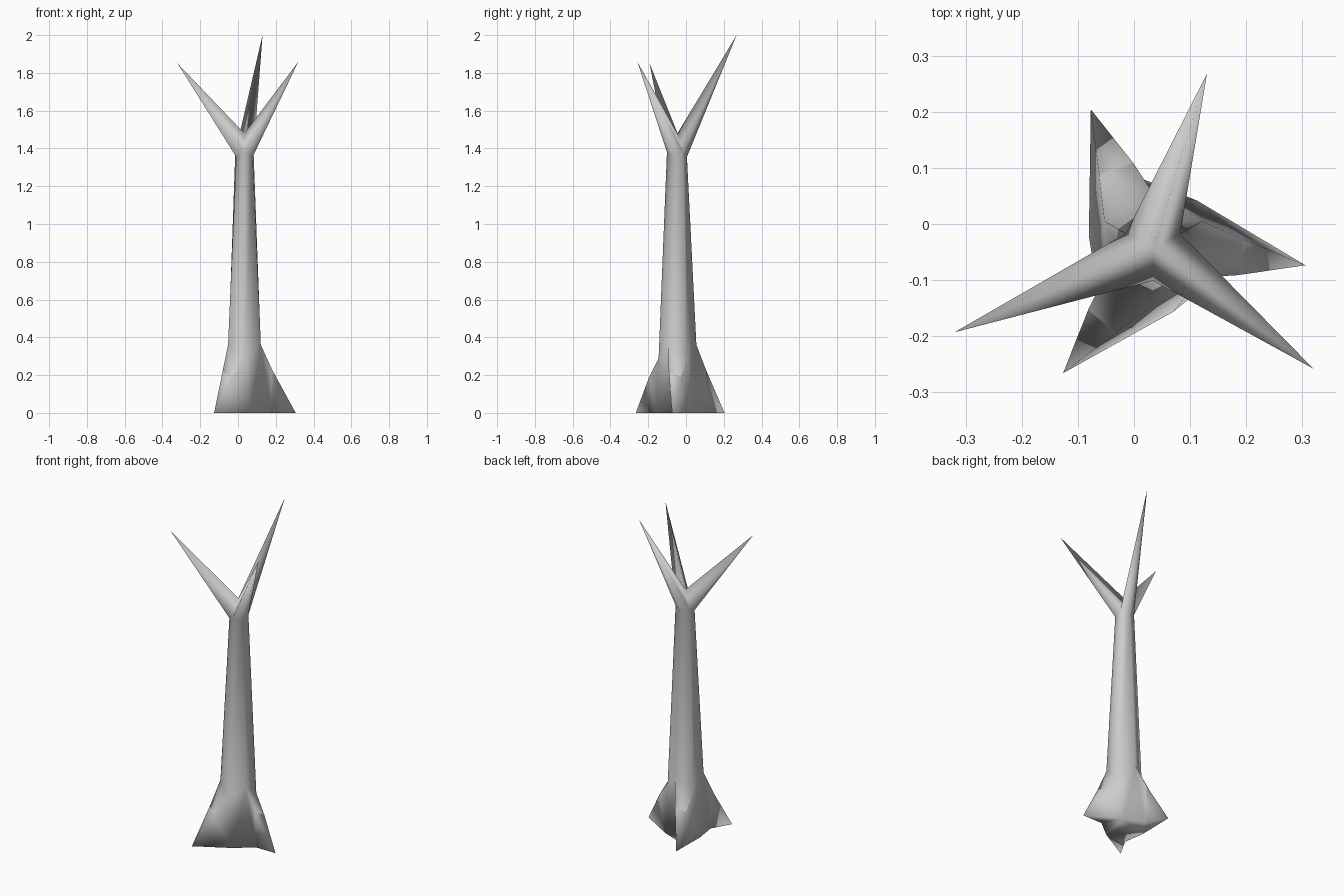
import bpy, bmesh
from math import cos, sin, radians
from mathutils import Vector

cube = bpy.data.objects.get("Cube")
if cube:
    bpy.data.objects.remove(cube, do_unlink=True)

# One bark colour for the whole tree
bark = bpy.data.materials.new("grey_bark")
bark.use_nodes = True
grey = (0.6, 0.6, 0.6, 1)
bark.diffuse_color = grey
bark.node_tree.nodes["Principled BSDF"].inputs["Base Color"].default_value = grey

bm = bmesh.new()
CENTRE = Vector((0.034, -0.045, 0))


def point(angle, radius, z):
    a = radians(angle)
    return bm.verts.new(CENTRE + Vector((cos(a) * radius, sin(a) * radius, z)))


def ring(start, radii, heights):
    """Six-sided ring whose radius and height alternate."""
    return [point(start + 60 * i, radii[i % 2], heights[i % 2]) for i in range(6)]


# Trunk: twisted foot ring, waist above the roots, neck below the branches
foot = ring(48, (0.117, 0.142), (0, 0))
waist = ring(30, (0.1, 0.1), (0.29, 0.36))
neck = ring(30, (0.056, 0.05), (1.38, 1.355))
for i in range(6):
    j = (i + 1) % 6
    bm.faces.new((waist[i], waist[j], neck[j], neck[i]))
bm.faces.new(foot[::-1])

# Roots: each flares from one trunk side to a pointed tip on the ground
sharp = []
for i in (1, 3, 5):
    j = (i + 1) % 6
    k = (i - 1) % 6
    aim = 54 + 60 * i
    tip = point(aim, 0.273, 0)
    high = point(aim - 11, 0.158, 0.22)
    low = point(aim + 12, 0.164, 0.19)
    bm.faces.new((foot[k], foot[i], waist[i], waist[k]))
    bm.faces.new((waist[i], high, low, waist[j]))
    bm.faces.new((high, tip, low))
    bm.faces.new((waist[i], foot[i], high))
    bm.faces.new((foot[i], tip, high))
    bm.faces.new((low, tip, foot[j]))
    bm.faces.new((low, foot[j], waist[j]))
    bm.faces.new((tip, foot[i], foot[j]))
    sharp += [(foot[i], high), (high, low), (low, waist[j]), (foot[i], foot[j])]

# Branches: three spikes that meet at the crotch
crotch = bm.verts.new((0.034, -0.045, 1.48))
tips = [(0.13, 0.268, 2.0), (-0.32, -0.193, 1.85), (0.32, -0.258, 1.86)]
for n, position in enumerate(tips):
    tip = bm.verts.new(position)
    base = [neck[2 * n], neck[2 * n + 1], neck[(2 * n + 2) % 6], crotch]
    for i in range(4):
        bm.faces.new((base[i], base[(i + 1) % 4], tip))

# Smooth shading with creases where the root tips begin
for face in bm.faces:
    face.smooth = True
for pair in sharp:
    bm.edges.get(pair).smooth = False
bmesh.ops.recalc_face_normals(bm, faces=bm.faces)

mesh = bpy.data.meshes.new("bare_tree")
bm.to_mesh(mesh)
bm.free()
mesh.materials.append(bark)
bpy.context.collection.objects.link(bpy.data.objects.new("bare_tree", mesh))
